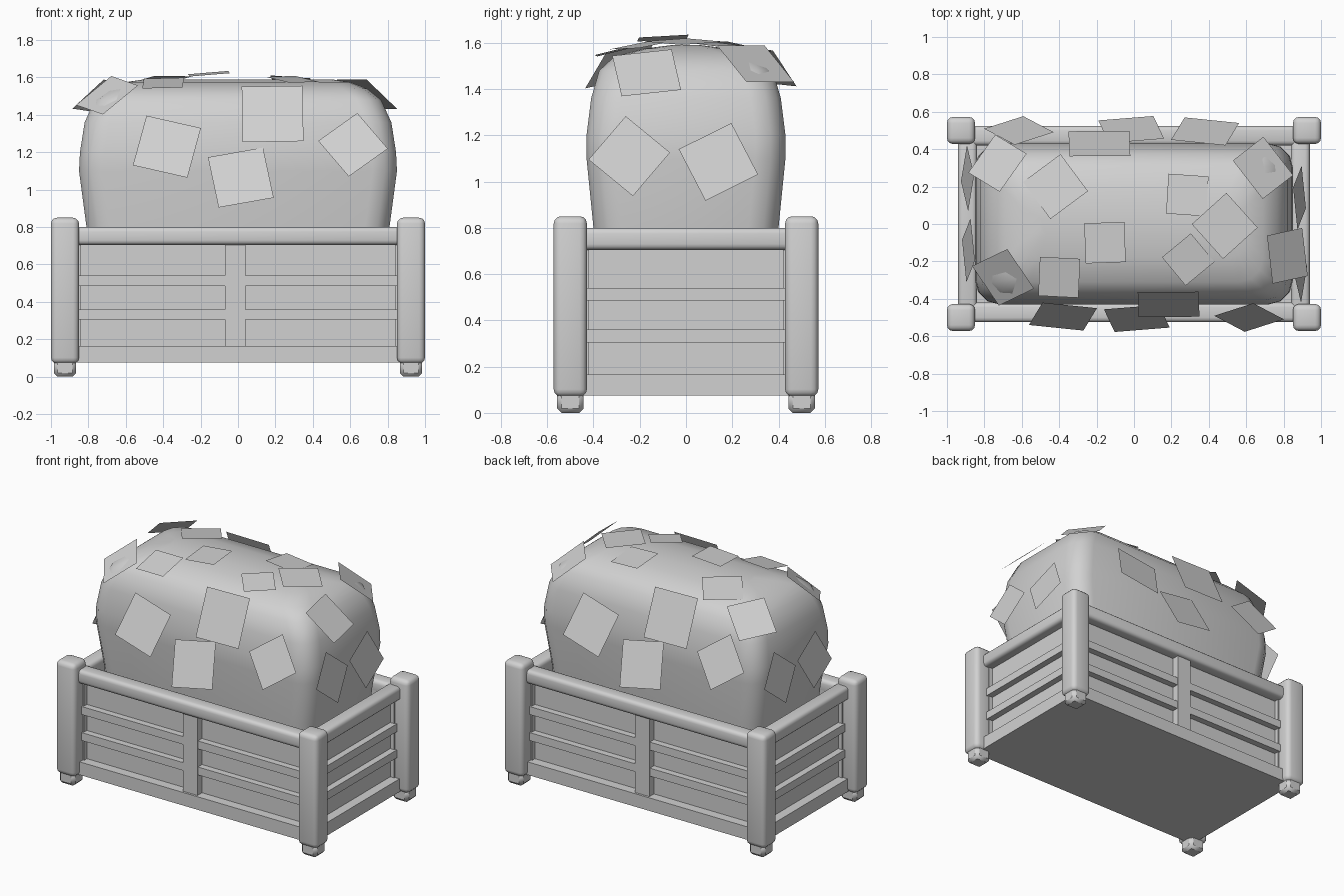
import bpy
import bmesh
import math
from mathutils import Vector, Matrix

cube = bpy.data.objects.get("Cube")
if cube:
    bpy.data.objects.remove(cube, do_unlink=True)

grey = bpy.data.materials.new("light_grey")
grey.use_nodes = True
colour = (0.64, 0.64, 0.64, 1)
grey.diffuse_color = colour
grey.node_tree.nodes["Principled BSDF"].inputs["Base Color"].default_value = colour


def add_object(name, bm, angle=None):
    mesh = bpy.data.meshes.new(name)
    bm.to_mesh(mesh)
    bm.free()
    mesh.materials.append(grey)
    obj = bpy.data.objects.new(name, mesh)
    bpy.context.collection.objects.link(obj)
    if angle:
        bpy.ops.object.select_all(action="DESELECT")
        obj.select_set(True)
        bpy.context.view_layer.objects.active = obj
        bpy.ops.object.shade_smooth_by_angle(angle=math.radians(angle))
    return obj


def box(name, low, high, bevel=0.0, segments=3):
    low, high = Vector(low), Vector(high)
    bm = bmesh.new()
    bmesh.ops.create_cube(bm, size=1)
    for v in bm.verts:
        v.co = (low + high) / 2 + v.co * (high - low)
    if bevel:
        bmesh.ops.bevel(bm, geom=bm.edges[:], offset=bevel, segments=segments,
                        profile=0.5, affect="EDGES")
    return add_object(name, bm, 40 if bevel else None)


def mirrored_box(name, axis, low, high, bevel=0.0):
    # The box and its mirror image across the given axis
    box(name + "_a", low, high, bevel)
    low, high = list(low), list(high)
    low[axis], high[axis] = -high[axis], -low[axis]
    box(name + "_b", low, high, bevel)


# Corner posts and feet
for sx in (-1, 1):
    for sy in (-1, 1):
        side = ("left" if sx > 0 else "right") + ("_back" if sy > 0 else "_front")
        cx, cy = sx * 0.925, sy * 0.5
        box("post_" + side, (cx - 0.075, cy - 0.072, 0.07),
            (cx + 0.075, cy + 0.072, 0.85), 0.032)
        box("foot_" + side, (cx - 0.06, cy - 0.058, 0),
            (cx + 0.06, cy + 0.058, 0.1), 0.02, 1)

# Box floor, recessed panels, rim and base boards
box("floor", (-0.93, -0.51, 0.075), (0.93, 0.51, 0.1))
mirrored_box("long_panel", 1, (-0.9, 0.42, 0.08), (0.9, 0.45, 0.75))
mirrored_box("end_panel", 0, (0.84, -0.48, 0.08), (0.87, 0.48, 0.75))
mirrored_box("long_rim", 1, (-0.93, 0.42, 0.705), (0.93, 0.525, 0.8), 0.025)
mirrored_box("end_rim", 0, (0.84, -0.52, 0.705), (0.94, 0.52, 0.8), 0.025)
mirrored_box("long_base_board", 1, (-0.93, 0.44, 0.075), (0.93, 0.515, 0.165))
mirrored_box("end_base_board", 0, (0.86, -0.51, 0.075), (0.935, 0.51, 0.165))

# Slats and the upright in the middle of each long side
for name, z in (("lower", 0.305), ("upper", 0.485)):
    mirrored_box(name + "_long_slat", 1, (-0.9, 0.44, z), (0.9, 0.495, z + 0.055))
    mirrored_box(name + "_end_slat", 0, (0.86, -0.48, z), (0.915, 0.48, z + 0.055))
mirrored_box("upright", 1, (-0.07, 0.44, 0.16), (0.04, 0.5, 0.71))

# Clipped hedge: stacked rounded rectangles (half length, half depth, height)
levels = ((0.78, 0.38, 0.45), (0.81, 0.4, 0.8), (0.85, 0.43, 1.1), (0.845, 0.43, 1.2),
          (0.82, 0.41, 1.36), (0.765, 0.375, 1.48), (0.69, 0.31, 1.54),
          (0.6, 0.18, 1.575), (0.5, 0.06, 1.59))
bm = bmesh.new()
rings = []
for hx, hy, z in levels:
    radius = min(0.13, hy * 0.5)
    ring = []
    for quarter in range(4):
        sx = 1 if quarter in (0, 3) else -1
        sy = 1 if quarter < 2 else -1
        for step in range(4):
            a = math.pi / 2 * (quarter + step / 3)
            ring.append(bm.verts.new((sx * (hx - radius) + radius * math.cos(a),
                                      sy * (hy - radius) + radius * math.sin(a), z)))
    rings.append(ring)
count = len(rings[0])
for lower, upper in zip(rings, rings[1:]):
    for i in range(count):
        j = (i + 1) % count
        bm.faces.new((lower[i], lower[j], upper[j], upper[i]))
bm.faces.new(rings[-1])
bm.faces.new(rings[0][::-1])
add_object("hedge", bm, 60)


# Square leaf cards standing off the hedge
def leaf(name, centre, normal, roll, size):
    n = Vector(normal).normalized()
    u = Vector((0, 1, 0)).cross(n) if n.z > 0.85 else Vector((0, 0, 1)).cross(n)
    u = Matrix.Rotation(math.radians(roll), 3, n) @ u.normalized()
    v = n.cross(u)
    bm = bmesh.new()
    corners = [Vector(centre) + (u * a + v * b) * size / 2
               for a, b in ((-1, -1), (1, -1), (1, 1), (-1, 1))]
    bm.faces.new([bm.verts.new(c) for c in corners])
    add_object(name, bm)


# Side leaves repeat on the opposite side, turned half way round
front, end, shoulder = (0, -0.91, 0.41), (0.98, 0, 0.2), (0.68, 0, 0.73)
side_leaves = (
    ((-0.38, -0.495, 1.23), front, -14, 0.3),
    ((0.185, -0.43, 1.405), front, 1, 0.325),
    ((0.015, -0.505, 1.065), front, 11, 0.3),
    ((0.615, -0.5, 1.24), front, 38, 0.265),
    ((0.89, -0.245, 1.11), end, 50, 0.25),
    ((0.885, 0.14, 1.085), end, 27, 0.255),
)
for i, (centre, normal, roll, size) in enumerate(side_leaves):
    for label, s in (("near", 1), ("far", -1)):
        turn = Matrix.Diagonal((s, s, 1))
        leaf(f"side_leaf_{label}_{i}", turn @ Vector(centre), turn @ Vector(normal), roll, size)

top_leaves = (
    ((0.82, -0.17, 1.47), shoulder, 9, 0.26),
    ((0.69, 0.3, 1.51), (0.45, 0.35, 0.75), 0, 0.26),
    ((-0.7, -0.285, 1.505), (-0.4, -0.45, 0.75), -18, 0.26),
    ((-0.73, 0.325, 1.5), (-0.45, 0.4, 0.75), 8, 0.25),
    ((-0.42, 0.2, 1.585), (-0.1, 0.15, 1), 37, 0.25),
    ((0.285, 0.155, 1.59), (0.08, 0.12, 1), -4, 0.215),
    ((0.485, -0.01, 1.605), (0.08, 0, 1), 42, 0.25),
    ((-0.155, -0.1, 1.62), (-0.08, -0.06, 1), 2, 0.215),
    ((0.29, -0.19, 1.59), (0.08, -0.14, 1), 40, 0.2),
    ((-0.4, -0.285, 1.57), (-0.04, -0.25, 1), -3, 0.215),
)
for i, spec in enumerate(top_leaves):
    leaf(f"top_leaf_{i}", *spec)
